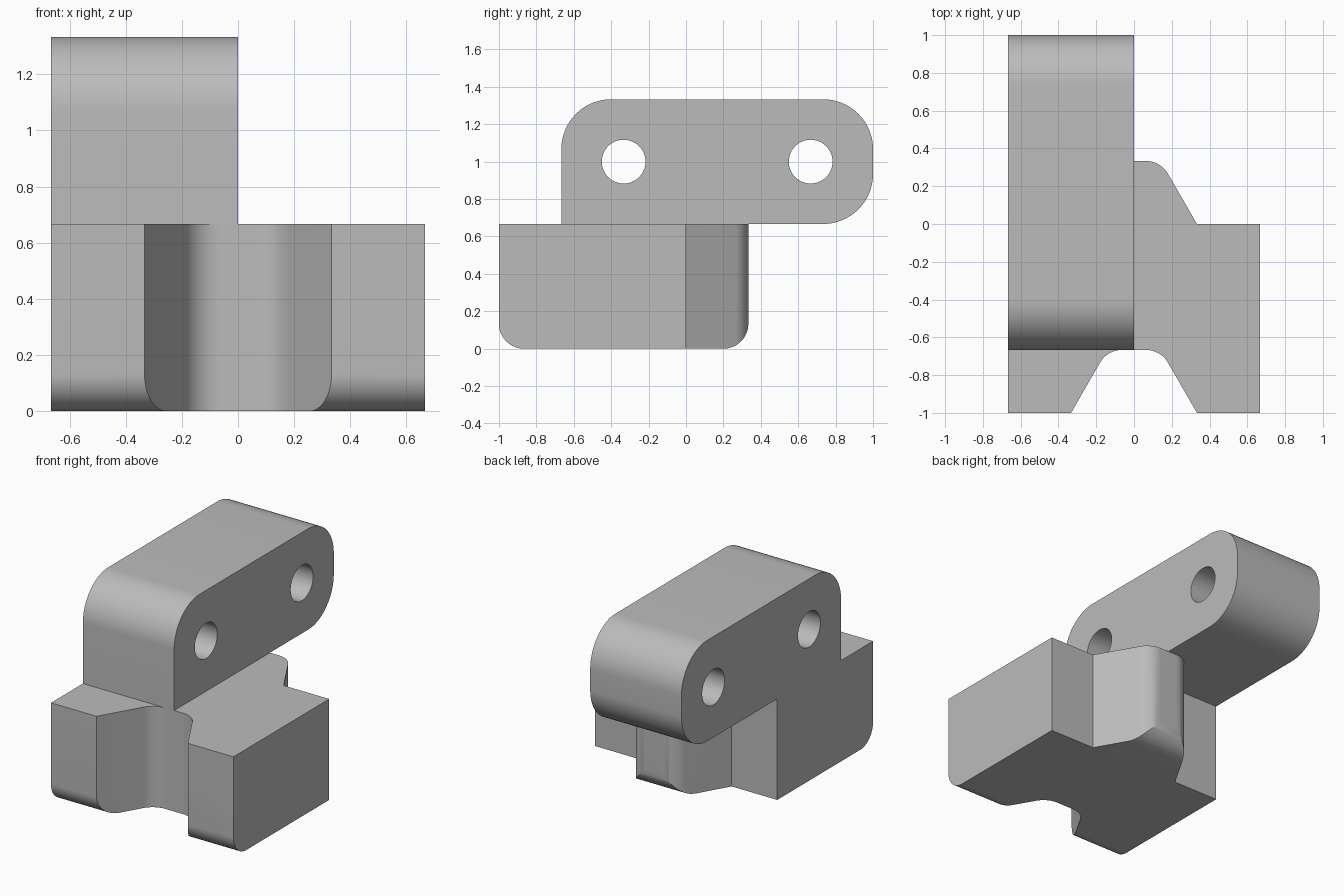
import bpy, bmesh, math
from mathutils import Vector, Matrix

cube = bpy.data.objects.get("Cube")
if cube:
    bpy.data.objects.remove(cube, do_unlink=True)

grey = bpy.data.materials.new("plain grey")
grey.use_nodes = True
grey.diffuse_color = (0.5, 0.5, 0.5, 1)
grey.node_tree.nodes["Principled BSDF"].inputs["Base Color"].default_value = (0.5, 0.5, 0.5, 1)

T = 1 / 3                            # design module
SLOPE = T / math.tan(math.radians(60))


def rounded(corners, steps=16):
    """Outline from (u, v, radius) corners, with arcs where radius > 0."""
    out = []
    for i, (u, v, r) in enumerate(corners):
        p = Vector((u, v))
        if r == 0:
            out.append(p)
            continue
        a = (Vector(corners[i - 1][:2]) - p).normalized()
        b = (Vector(corners[(i + 1) % len(corners)][:2]) - p).normalized()
        half = a.angle(b) / 2
        centre = p + (a + b).normalized() * (r / math.sin(half))
        start = p + a * (r / math.tan(half)) - centre
        end = p + b * (r / math.tan(half)) - centre
        sweep = start.angle(end)
        for k in range(steps + 1):
            t = k / steps
            out.append(centre + (start * math.sin((1 - t) * sweep)
                                 + end * math.sin(t * sweep)) / math.sin(sweep))
    return out


def prism(name, outline, axis, low, high):
    """Extrude an outline along x (outline in y, z) or z (outline in x, y)."""
    bm = bmesh.new()
    place = (lambda p: (low, p.x, p.y)) if axis == "x" else (lambda p: (p.x, p.y, low))
    face = bm.faces.new([bm.verts.new(place(p)) for p in outline])
    new = bmesh.ops.extrude_face_region(bm, geom=[face])["geom"]
    move = Vector((high - low, 0, 0)) if axis == "x" else Vector((0, 0, high - low))
    bmesh.ops.translate(bm, vec=move, verts=[g for g in new if isinstance(g, bmesh.types.BMVert)])
    bmesh.ops.recalc_face_normals(bm, faces=bm.faces)
    mesh = bpy.data.meshes.new(name)
    bm.to_mesh(mesh)
    bm.free()
    mesh.materials.append(grey)
    obj = bpy.data.objects.new(name, mesh)
    bpy.context.collection.objects.link(obj)
    return obj


def cut(obj, tool, operation):
    """Apply a boolean and remove its tool."""
    tool.hide_render = True
    mod = obj.modifiers.new("cut", "BOOLEAN")
    mod.object, mod.operation, mod.solver = tool, operation, "EXACT"
    bpy.context.view_layer.objects.active = obj
    bpy.ops.object.modifier_apply(modifier=mod.name)
    bpy.data.objects.remove(tool, do_unlink=True)


# Base: front groove and matching rear tongue
R = 0.4 * T
half_plan = [(SLOPE - T, -2 * T, R), (-T, -1, 0), (-2 * T, -1, 0),
             (-2 * T, 0, 0), (-T, 0, 0), (SLOPE - T, T, R)]
plan = half_plan + [(-x, y, r) for x, y, r in reversed(half_plan)]
base = prism("base_block", rounded(plan), "z", 0, 2 * T)

# Rounded lower edges at the front and on the tongue
side = [(-1, 0, R), (T, 0, R), (T, 1, 0), (-1, 1, 0)]
cut(base, prism("base_side_shape", rounded(side), "x", -1, 1), "INTERSECT")

# Upper arm overhanging the back, with two cross holes
B = 0.8 * T
arm_side = [(-2 * T, 2 * T, 0), (1, 2 * T, B), (1, 4 * T, B), (-2 * T, 4 * T, B)]
arm = prism("upper_arm", rounded(arm_side), "x", -2 * T, 0)
for y in (-T, 2 * T):
    circle = [Vector((y + 0.117 * math.cos(a), 1 + 0.117 * math.sin(a)))
              for a in (math.tau * k / 48 for k in range(48))]
    cut(arm, prism("hole_cutter", circle, "x", -1, 1), "DIFFERENCE")

# Smooth arcs, crisp edges
for obj in (base, arm):
    bpy.ops.object.select_all(action="DESELECT")
    obj.select_set(True)
    bpy.context.view_layer.objects.active = obj
    bpy.ops.object.shade_smooth_by_angle(angle=math.radians(25))
